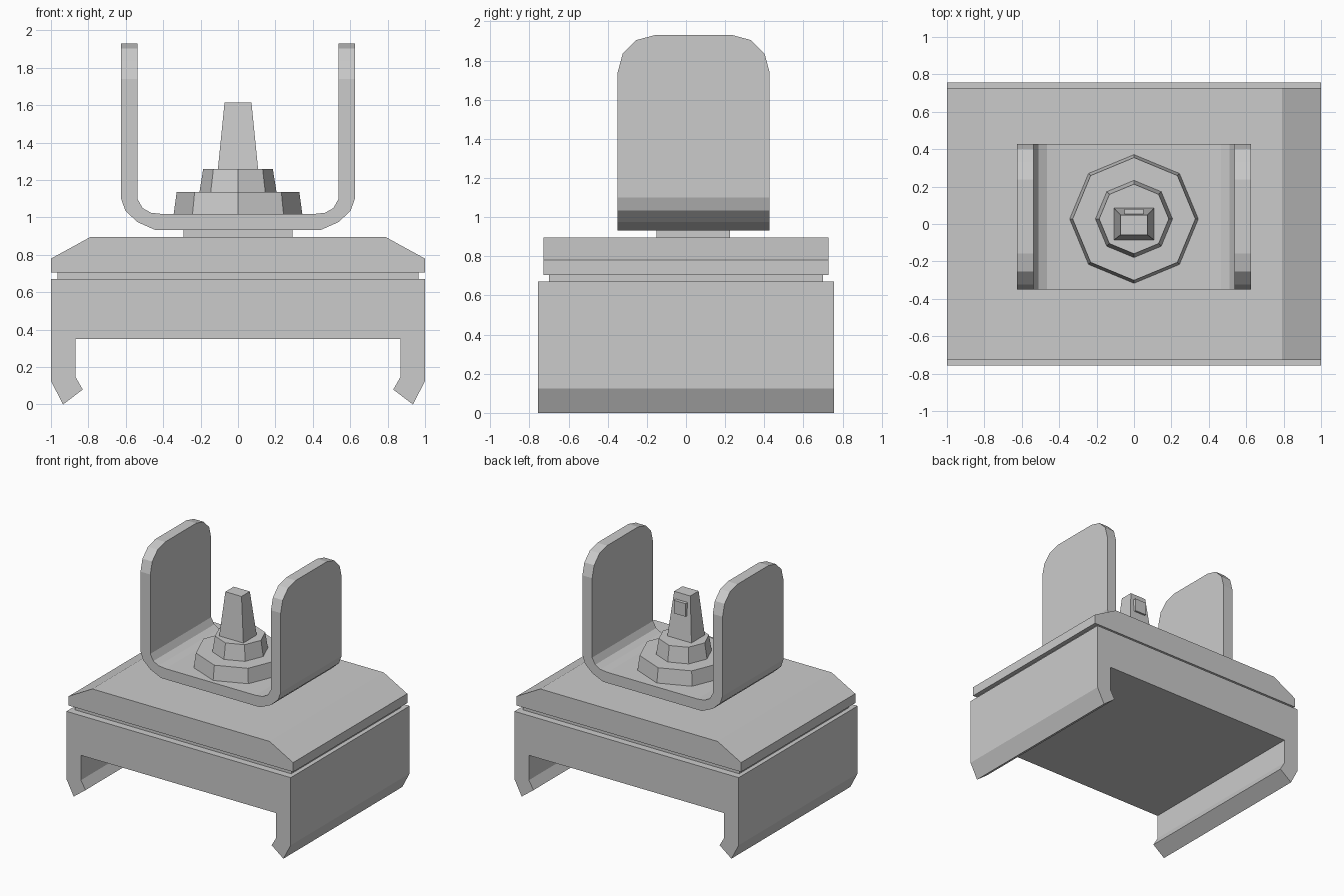
import bpy, bmesh, math
from mathutils import Vector

if "Cube" in bpy.data.objects:
    bpy.data.objects.remove(bpy.data.objects["Cube"])


def make_object(name, bm):
    bmesh.ops.recalc_face_normals(bm, faces=bm.faces)
    mesh = bpy.data.meshes.new(name)
    bm.to_mesh(mesh)
    bm.free()
    obj = bpy.data.objects.new(name, mesh)
    bpy.context.collection.objects.link(obj)
    return obj


def extrude(name, half, y0, y1):
    """Mirror a half profile (x, z) across x = 0 and extrude it along y."""
    pts = half + [(-x, z) for x, z in reversed(half)]
    bm = bmesh.new()
    face = bm.faces.new([bm.verts.new((x, y0, z)) for x, z in pts])
    new = bmesh.ops.extrude_face_region(bm, geom=[face])["geom"]
    bmesh.ops.translate(bm, vec=(0, y1 - y0, 0),
                        verts=[g for g in new if isinstance(g, bmesh.types.BMVert)])
    return make_object(name, bm)


def box(x, y0, y1, z0, z1, name):
    return extrude(name, [(x, z0), (x, z1)], y0, y1)


def frustum(name, sides, r0, r1, z0, z1, y):
    bm = bmesh.new()
    bmesh.ops.create_cone(bm, cap_ends=True, segments=sides, radius1=r0, radius2=r1, depth=z1 - z0)
    bmesh.ops.translate(bm, vec=(0, y, (z0 + z1) / 2), verts=bm.verts)
    return make_object(name, bm)


# Clip base with hooked feet
extrude("clip_base", [(0.87, 0.35), (0.87, 0.15), (0.83, 0.08), (0.935, 0.0),
                      (1, 0.125), (1, 0.67)], -0.757, 0.757)

# Recessed gap and bevelled top plate
box(0.965, -0.70, 0.70, 0.66, 0.715, "gap_layer")
extrude("top_plate", [(1, 0.705), (1, 0.78), (0.79, 0.895)], -0.727, 0.727)

# Spacer under the bracket
box(0.292, -0.15, 0.225, 0.89, 0.94, "spacer")

# U bracket with rounded bends
bracket = extrude("bracket", [
    (0.44, 0.932), (0.537, 0.975), (0.602, 1.035), (0.625, 1.10), (0.625, 1.93),
    (0.538, 1.93), (0.538, 1.10), (0.51, 1.05), (0.465, 1.025), (0.40, 1.018)], -0.349, 0.427)

# Round the four upper corners of the arms
bm = bmesh.new()
bm.from_mesh(bracket.data)
corners = [e for e in bm.edges
           if all(v.co.z > 1.9 for v in e.verts)
           and abs(e.verts[0].co.y - e.verts[1].co.y) < 1e-4]
bmesh.ops.bevel(bm, geom=corners, offset=0.19, offset_type='OFFSET', segments=3,
                profile=0.5, affect='EDGES')
bm.to_mesh(bracket.data)
bm.free()

# Stepped octagonal boss
frustum("boss_lower", 8, 0.345, 0.328, 1.01, 1.135, 0.027)
frustum("boss_upper", 8, 0.207, 0.186, 1.13, 1.26, 0.027)

# Tapered post
bm = bmesh.new()
bmesh.ops.create_cube(bm, size=1)
for v in bm.verts:
    top = v.co.z > 0
    hx, y0, y1 = (0.072, -0.058, 0.048) if top else (0.108, -0.086, 0.085)
    v.co = Vector((math.copysign(hx, v.co.x), y1 if v.co.y > 0 else y0, 1.615 if top else 1.255))
make_object("post", bm)

# Small tab on the back of the post
box(0.052, 0.03, 0.08, 1.455, 1.56, "post_tab")
